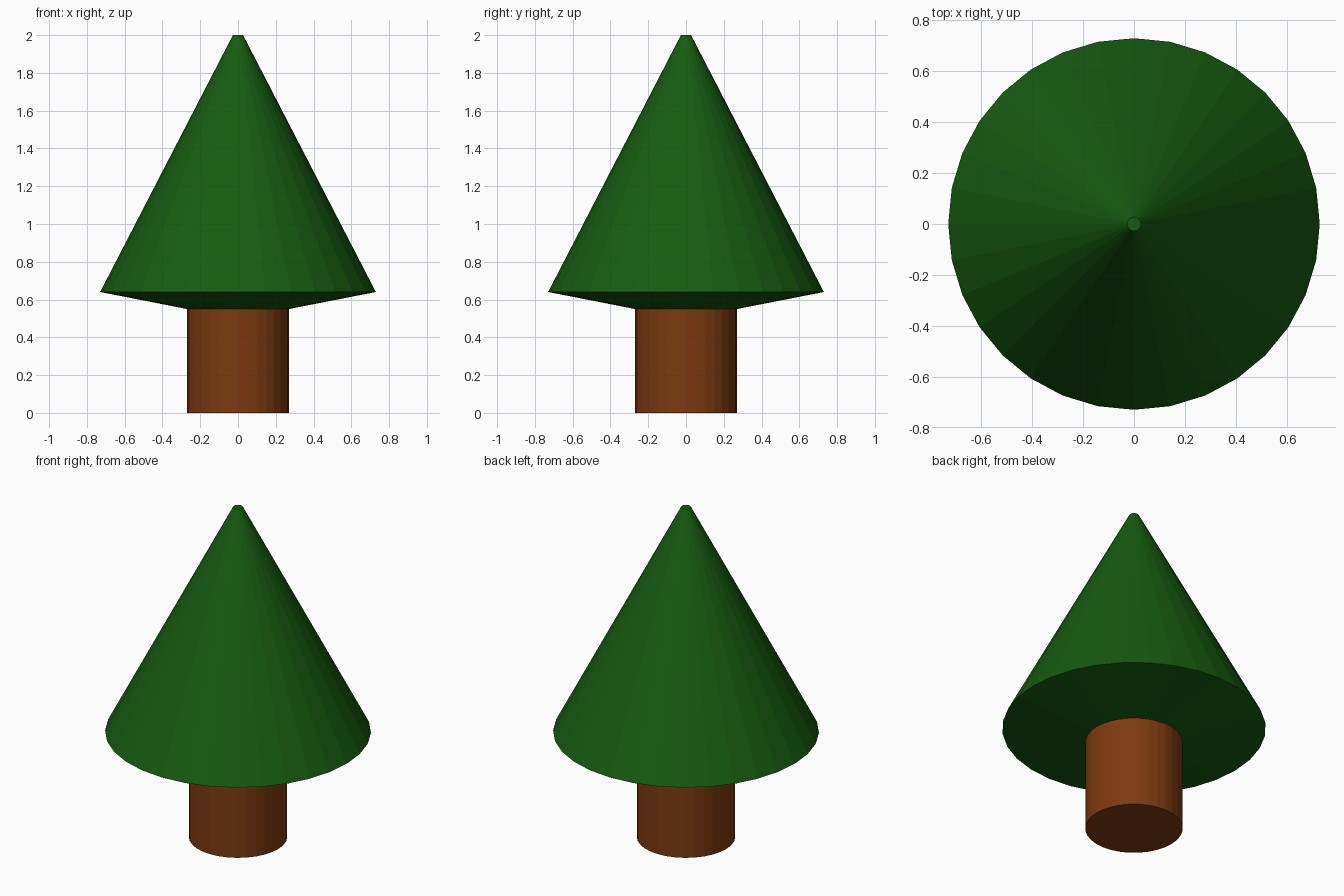
import bpy, bmesh
from math import cos, sin, tau

if "Cube" in bpy.data.objects:
    bpy.data.objects.remove(bpy.data.objects["Cube"])

SIDES = 32


def material(name, color):
    mat = bpy.data.materials.new(name)
    mat.diffuse_color = (*color, 1.0)
    mat.use_nodes = True
    mat.node_tree.nodes["Principled BSDF"].inputs["Base Color"].default_value = mat.diffuse_color
    return mat


def lathe(name, profile, mat, cap_bottom=False, cap_top=False):
    """Flat-faced solid of revolution from (radius, z) points, bottom to top."""
    bm = bmesh.new()
    rings = [[bm.verts.new((r * cos(tau * i / SIDES), r * sin(tau * i / SIDES), z))
              for i in range(SIDES)] for r, z in profile]
    for low, high in zip(rings, rings[1:]):
        for i in range(SIDES):
            j = (i + 1) % SIDES
            bm.faces.new((low[i], low[j], high[j], high[i]))
    if cap_bottom:
        bm.faces.new(rings[0][::-1])
    if cap_top:
        bm.faces.new(rings[-1])
    mesh = bpy.data.meshes.new(name)
    bm.to_mesh(mesh)
    bm.free()
    mesh.materials.append(mat)
    obj = bpy.data.objects.new(name, mesh)
    bpy.context.collection.objects.link(obj)
    return obj


bark = material("bark", (0.205, 0.042, 0.005))
needles = material("needles", (0.008, 0.107, 0.005))

# Trunk, its top ring meeting the underside of the foliage
lathe("trunk", [(0.27, 0.0), (0.27, 0.55)], bark, cap_bottom=True)

# Foliage: sloped underside, long cone and small flat tip
lathe("foliage", [(0.27, 0.55), (0.73, 0.64), (0.027, 2.0)], needles, cap_top=True)
